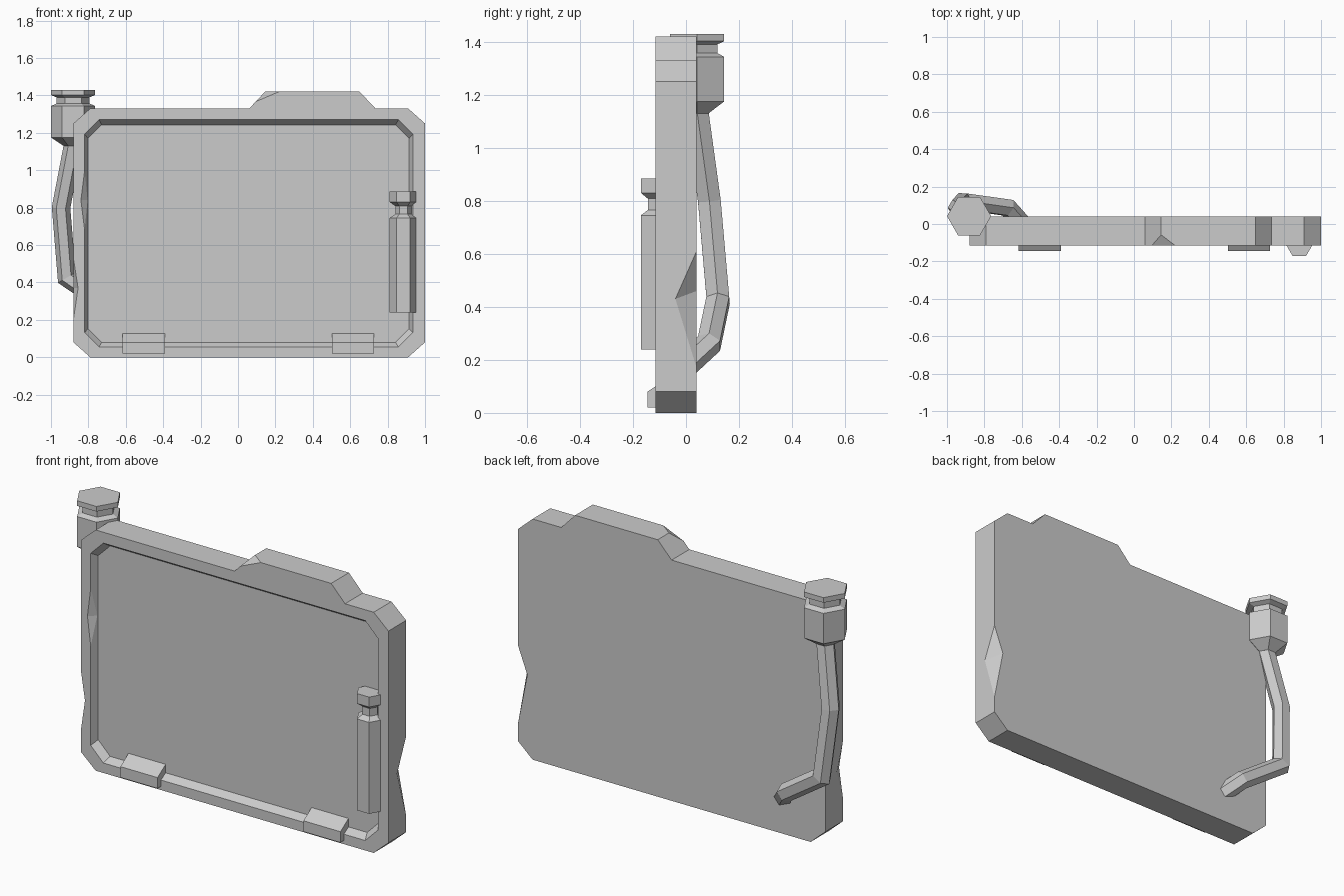
import bpy, bmesh
from math import cos, sin, pi
from mathutils import Vector as V

if "Cube" in bpy.data.objects:
    bpy.data.objects.remove(bpy.data.objects["Cube"])


def finish(bm, name):
    bmesh.ops.remove_doubles(bm, verts=bm.verts, dist=1e-4)
    bmesh.ops.recalc_face_normals(bm, faces=bm.faces)
    me = bpy.data.meshes.new(name)
    bm.to_mesh(me)
    bm.free()
    ob = bpy.data.objects.new(name, me)
    bpy.context.collection.objects.link(ob)
    return ob


def face(bm, pts):
    return bm.faces.new([bm.verts.new(p) for p in pts])


def skin(name, rings):
    """Closed solid through a list of equally sized rings."""
    bm = bmesh.new()
    for a, b in zip(rings, rings[1:]):
        for i in range(len(a)):
            j = (i + 1) % len(a)
            face(bm, [a[i], a[j], b[j], b[i]])
    face(bm, rings[0])
    face(bm, rings[-1])
    return finish(bm, name)


def hexagon(x, y, z, r):
    return [V((x + r * cos(i * pi / 3), y + r * sin(i * pi / 3), z)) for i in range(6)]


def hex_turned(name, x, y, profile):
    return skin(name, [hexagon(x, y, z, r) for r, z in profile])


def octagon(x0, x1, z0, z1, c, y):
    return [V((x, y, z)) for x, z in (
        (x0 + c, z0), (x1 - c, z0), (x1, z0 + c), (x1, z1 - c),
        (x1 - c, z1), (x0 + c, z1), (x0, z1 - c), (x0, z0 + c))]


# tablet body: outline with raised top section, dented edges and screen recess
FY, BY, SY = -0.115, 0.04, -0.075
outline = [(-.79, 0), (.91, 0), (1, .08), (1, 1.25), (.91, 1.33), (.735, 1.33),
           (.65, 1.42), (.145, 1.42), (.06, 1.33), (-.79, 1.33), (-.88, 1.25), (-.88, .08)]
front = [[V((x, FY, z))] for x, z in outline]
back = [[V((x, BY, z))] for x, z in outline]
bm = bmesh.new()

# cut corner on the raised section
cut_a, cut_b, cut_c = V((.22, FY, 1.42)), V((.095, FY, 1.367)), V((.145, -.058, 1.42))
face(bm, [cut_a, cut_b, cut_c])
front[7] = [cut_a, cut_b]


def dent(lo, hi, tip, apex):
    face(bm, [lo, tip, apex])
    face(bm, [hi, tip, apex])


# right rear dent and left front dent
r_lo, r_hi, r_tip, r_in = V((1, BY, .17)), V((1, BY, .61)), V((1, -.04, .43)), V((.942, BY, .46))
l_lo, l_hi, l_tip, l_in = V((-.88, FY, .2)), V((-.88, FY, .53)), V((-.88, -.06, .37)), V((-.855, FY, .37))
dent(r_lo, r_hi, r_tip, r_in)
dent(l_lo, l_hi, l_tip, l_in)

for i in range(12):
    j = (i + 1) % 12
    f0, f1, b0, b1 = front[i][-1], front[j][0], back[i][0], back[j][0]
    if i == 2:
        pts = [f0, f1, b1, r_hi, r_tip, r_lo, b0]
    elif i == 10:
        pts = [f0, l_hi, l_tip, l_lo, f1, b1, b0]
    elif i == 6:
        pts = [f0, f1, cut_c, b1, b0]
    elif i == 7:
        pts = [f0, f1, b1, b0, cut_c]
    else:
        pts = [f0, f1, b1, b0]
    face(bm, pts)

bl = [p[0] for p in back]
face(bm, bl[:3] + [r_lo, r_in, r_hi] + bl[3:])

# screen recess walls and floor, with a dent in the left wall
rim = octagon(-.82, .935, .055, 1.27, .077, FY)
floor = octagon(-.802, .915, .08, 1.243, .073, SY)
w_lo, w_hi, w_tip, w_in = V((-.82, FY, .68)), V((-.82, FY, 1.0)), V((-.804, -.08, .84)), V((-.84, FY, .84))
w_tip.x = -.82 + .018 * (w_tip.y - FY) / (SY - FY)
dent(w_lo, w_hi, w_tip, w_in)
for i in range(8):
    j = (i + 1) % 8
    if i == 6:
        face(bm, [rim[i], w_hi, w_tip, w_lo, rim[j], floor[j], floor[i]])
    else:
        face(bm, [rim[i], rim[j], floor[j], floor[i]])
face(bm, floor)

# front frame fills the gap between outline and recess rim
bmesh.ops.remove_doubles(bm, verts=bm.verts, dist=1e-4)
open_edges = [e for e in bm.edges if e.is_boundary]
bmesh.ops.triangle_fill(bm, edges=open_edges, use_beauty=True, normal=(0, -1, 0))
finish(bm, "tablet_body")

# two clips on the lower frame
clip = [(-.06, .02), (-.145, .02), (-.145, .08), (-.07, .13), (-.06, .13)]
for name, x0, x1 in (("clip_left", -.617, -.39), ("clip_right", .502, .728)):
    skin(name, [[V((x, y, z)) for y, z in clip] for x in (x0, x1)])

# stylus-shaped grip on the right of the screen
hex_turned("side_grip", .884, -.107,
           [(.073, .24), (.073, .745), (.043, .765), (.043, .808), (.073, .83), (.073, .885)])

# hexagonal connector at the top left corner
hex_turned("connector", -.882, .042,
           [(.05, 1.13), (.118, 1.175), (.118, 1.343), (.088, 1.357),
            (.088, 1.39), (.118, 1.402), (.118, 1.43)])

# cable: hexagonal tube mitred along a path from connector into the back
path = [V(p) for p in ((-.882, .042, 1.135), (-.946, .088, .80), (-.915, .121, .425),
                       (-.675, .087, .262), (-.615, .02, .2))]
rings = [hexagon(*path[0], .05)]
for k in range(1, len(path)):
    d = (path[k] - path[k - 1]).normalized()
    if k < len(path) - 1:
        n = d + (path[k + 1] - path[k]).normalized()
    else:
        n = V((0, 1, 0))
    rings.append([p + d * ((path[k] - p).dot(n) / d.dot(n)) for p in rings[-1]])
skin("cable", rings)
